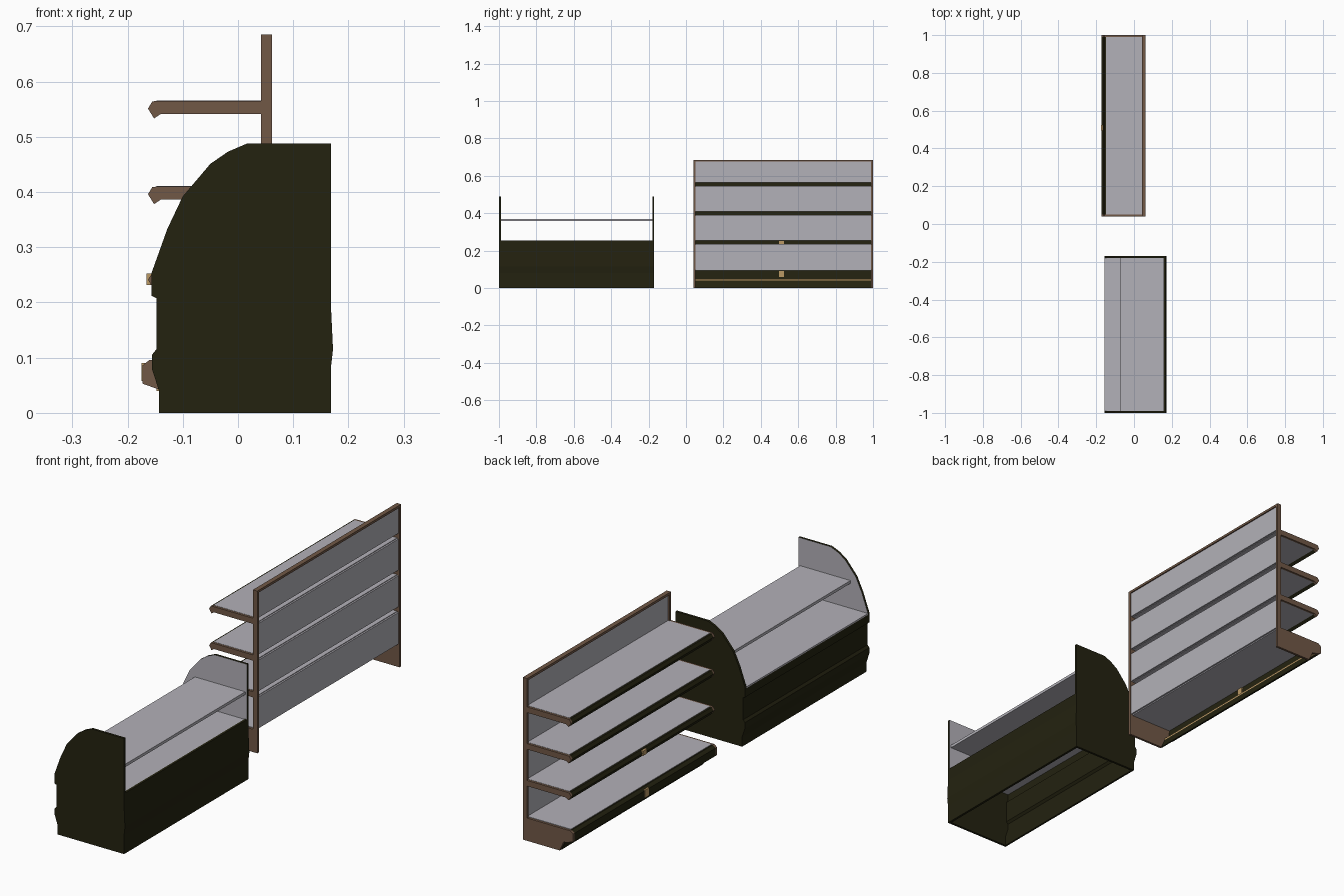
import bpy, bmesh
from mathutils import Vector

if "Cube" in bpy.data.objects:
    bpy.data.objects.remove(bpy.data.objects["Cube"])


def material(name, rgb):
    m = bpy.data.materials.new(name)
    m.diffuse_color = (*rgb, 1)
    m.use_nodes = True
    m.node_tree.nodes["Principled BSDF"].inputs["Base Color"].default_value = m.diffuse_color
    return m


OLIVE = material("dark olive", (0.017, 0.016, 0.005))
GREY = material("light grey", (0.45, 0.44, 0.48))
BROWN = material("brown", (0.165, 0.098, 0.062))
TAN = material("tan", (0.50, 0.32, 0.13))


def prism(name, pts, y0, y1, mat):
    """Extrude an (x, z) profile from y0 to y1."""
    bm = bmesh.new()
    a = [bm.verts.new((x, y0, z)) for x, z in pts]
    b = [bm.verts.new((x, y1, z)) for x, z in pts]
    bm.faces.new(a)
    bm.faces.new(b[::-1])
    n = len(pts)
    for i in range(n):
        j = (i + 1) % n
        bm.faces.new((a[i], b[i], b[j], a[j]))
    bmesh.ops.recalc_face_normals(bm, faces=bm.faces)
    me = bpy.data.meshes.new(name)
    bm.to_mesh(me)
    bm.free()
    me.materials.append(mat)
    ob = bpy.data.objects.new(name, me)
    bpy.context.collection.objects.link(ob)
    return ob


def box(name, x0, x1, y0, y1, z0, z1, mat):
    return prism(name, [(x0, z0), (x1, z0), (x1, z1), (x0, z1)], y0, y1, mat)


def sheet(name, line, dx, y0, y1, mat):
    """Wall that follows a line and is dx thick."""
    return prism(name, line + [(x + dx, z) for x, z in line[::-1]], y0, y1, mat)


# ---------------- display cabinet ----------------
CY0, CY1, T = -1.0, -0.17, 0.01
front_line = [(-0.143, 0), (-0.143, 0.04), (-0.156, 0.08), (-0.156, 0.105),
              (-0.148, 0.115), (-0.148, 0.208), (-0.157, 0.212), (-0.157, 0.252)]
back_line = [(0.168, 0), (0.168, 0.08), (0.172, 0.115), (0.168, 0.2)]
arch = [(-0.128, 0.333), (-0.1, 0.392), (-0.05, 0.451), (-0.018, 0.473), (0.017, 0.488)]
end_profile = front_line + arch + [(0.168, 0.488)] + back_line[::-1]


def end_panel(name, y0, y1, inward):
    # olive panel, grey on the inner face above the deck
    ob = prism(name, end_profile, y0, y1, OLIVE)
    ob.data.materials.append(GREY)
    bm = bmesh.new()
    bm.from_mesh(ob.data)
    bmesh.ops.bisect_plane(bm, geom=bm.verts[:] + bm.edges[:] + bm.faces[:],
                           plane_co=(0, 0, 0.25), plane_no=(0, 0, 1))
    bm.normal_update()
    for f in bm.faces:
        if f.normal.y * inward > 0.9 and f.calc_center_median().z > 0.25:
            f.material_index = 1
    bm.to_mesh(ob.data)
    bm.free()


end_panel("cabinet_end_left", CY0, CY0 + T, 1)
end_panel("cabinet_end_right", CY1 - T, CY1, -1)
sheet("cabinet_front", front_line[:-1] + [(-0.157, 0.247)], 0.008, CY0 + T, CY1 - T, OLIVE)
sheet("cabinet_back", back_line + [(0.168, 0.255)], -0.01, CY0 + T, CY1 - T, OLIVE)
box("cabinet_deck", -0.157, 0.158, CY0 + T, CY1 - T, 0.247, 0.253, GREY)
box("cabinet_upper_shelf", -0.075, 0.16, CY0 + T, CY1 - T, 0.358, 0.37, GREY)

# ---------------- shelf rack ----------------
SY0, SY1, MID = 0.04, 1.0, 0.51
XB0, XB1 = 0.042, 0.062
ENDS = [("left", SY0, SY0 + T), ("right", SY1 - T, SY1)]
for side, y0, y1 in ENDS:
    box("upright_" + side, XB0, XB1, y0, y1, 0, 0.685, BROWN)
box("top_rail", XB0, XB1, SY0 + T, SY1 - T, 0.675, 0.685, BROWN)

# hollow shelves, open at the back
nose = [(-0.142, 0.012), (-0.155, 0.011), (-0.163, -0.002), (-0.152, -0.02), (-0.14, -0.012)]
for k, zc in enumerate((0.243, 0.398, 0.553), 1):
    tip = [(x, zc + z) for x, z in nose]
    for side, y0, y1 in ENDS:
        prism(f"shelf_{k}_bracket_{side}", tip + [(XB0, zc - 0.012), (XB0, zc + 0.012)], y0, y1, BROWN)
    prism(f"shelf_{k}_lip", tip, SY0 + T, SY1 - T, OLIVE)
    for part, z in (("top", zc + 0.01), ("bottom", zc - 0.012)):
        box(f"shelf_{k}_{part}", -0.148 if part == "top" else -0.14, 0.05,
            SY0 + T, SY1 - T, z, z + 0.003, GREY)

# back panels between the shelf slots
for k, (z0, z1) in enumerate(((0.098, 0.231), (0.255, 0.386), (0.41, 0.541), (0.565, 0.675)), 1):
    box(f"back_panel_{k}", 0.048, 0.057, SY0 + T, SY1 - T, z0, z1, GREY)

# base, open at the back and below
base_nose = [(-0.15, 0.096), (-0.16, 0.096), (-0.173, 0.086), (-0.173, 0.053), (-0.145, 0.043)]
for side, y0, y1 in ENDS:
    prism("base_end_" + side, base_nose + [(-0.128, 0.04), (-0.11, 0), (XB0, 0), (XB0, 0.096)],
          y0, y1, BROWN)
prism("base_lip", base_nose, SY0 + T, SY1 - T, OLIVE)
box("base_deck", -0.155, 0.05, SY0 + T, SY1 - T, 0.093, 0.098, GREY)
prism("base_plinth", [(-0.112, 0), (-0.106, 0), (-0.124, 0.04), (-0.13, 0.04)],
      SY0 + T, SY1 - T, OLIVE)
box("base_trim", -0.148, -0.124, SY0 + T, SY1 - T, 0.04, 0.047, TAN)

# small tags on the lowest lips
box("shelf_tag", -0.166, -0.138, MID - 0.014, MID + 0.014, 0.232, 0.252, TAN)
box("base_tag", -0.175, -0.143, MID - 0.014, MID + 0.014, 0.058, 0.09, TAN)
